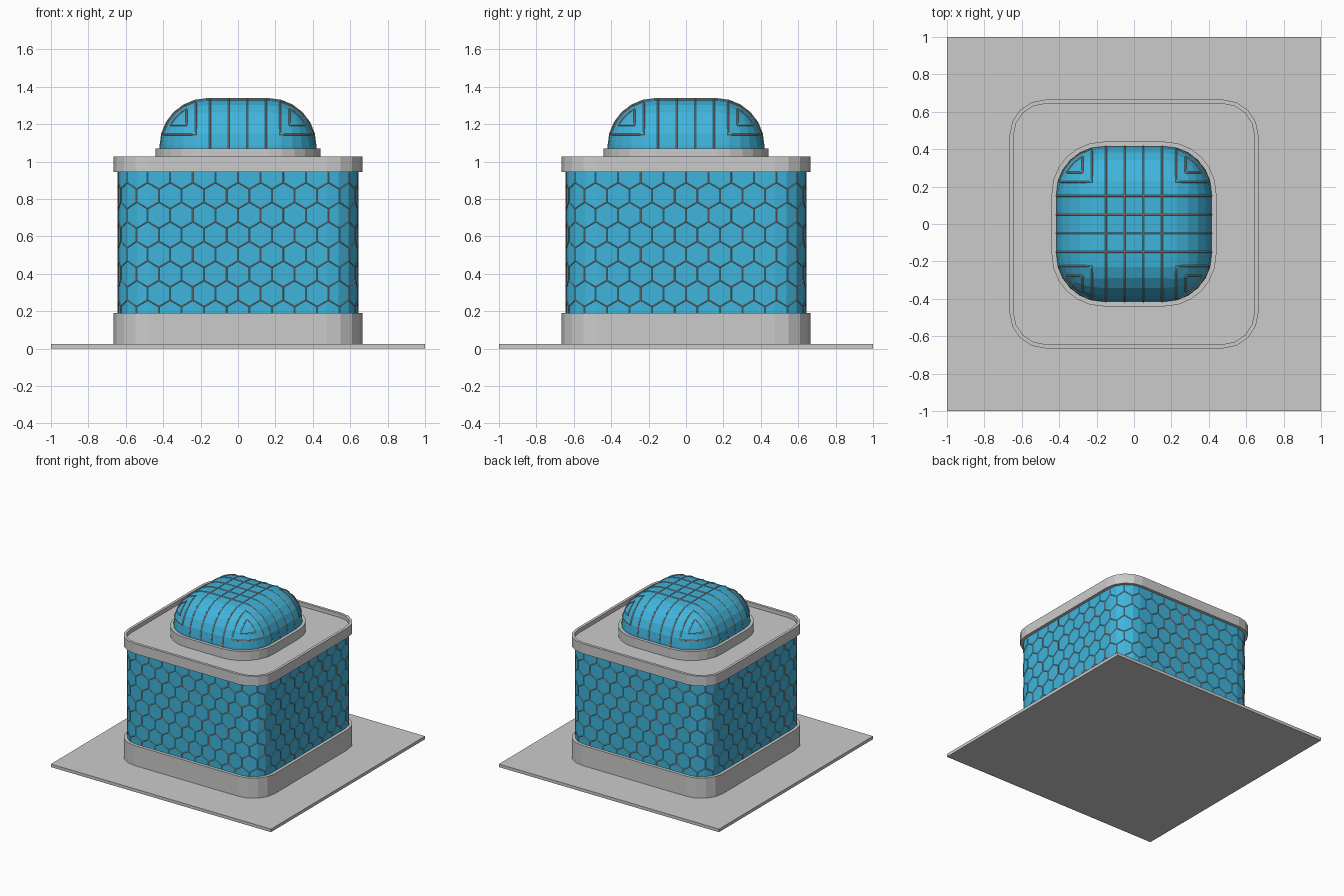
import bpy, bmesh, math
from mathutils import Vector

if "Cube" in bpy.data.objects:
    bpy.data.objects.remove(bpy.data.objects["Cube"])

CB, CD = 0.475, 0.165      # corner centres of body and dome


def outline(c, r, seg):
    """Rounded square: corner centres at +-c, corner radius r."""
    pts = []
    for q in range(4):
        cx, cy = [(c, c), (-c, c), (-c, -c), (c, -c)][q]
        for i in range(seg + 1):
            a = math.pi / 2 * (q + i / seg)
            pts.append(Vector((cx + r * math.cos(a), cy + r * math.sin(a), 0)))
    return pts


def finish(name, bm, color=None):
    me = bpy.data.meshes.new(name)
    bm.to_mesh(me)
    bm.free()
    ob = bpy.data.objects.new(name, me)
    bpy.context.collection.objects.link(ob)
    if color:
        me.materials.append(color)
    return ob


def material(name, rgb):
    m = bpy.data.materials.new(name)
    m.diffuse_color = (*rgb, 1)
    m.use_nodes = True
    m.node_tree.nodes["Principled BSDF"].inputs["Base Color"].default_value = m.diffuse_color
    return m


def prism(name, c, r, z0, z1, seg=4, color=None, inner=None):
    """Rounded-square block, or a hollow rim when an inner radius is given."""
    bm = bmesh.new()

    def loop(rad, z):
        return [bm.verts.new((p.x, p.y, z)) for p in outline(c, rad, seg)]

    def bridge(a, b):
        for i in range(len(a)):
            j = (i + 1) % len(a)
            bm.faces.new((a[i], a[j], b[j], b[i]))

    lo, hi = loop(r, z0), loop(r, z1)
    bridge(lo, hi)
    if inner:
        ilo, ihi = loop(inner, z0), loop(inner, z1)
        bridge(hi, ihi)
        bridge(ihi, ilo)
        bridge(ilo, lo)
    else:
        bm.faces.new(hi)
        bm.faces.new(lo[::-1])
    return finish(name, bm, color)


blue = material("blue_glass", (0.05, 0.46, 0.72))
tan = material("frame_lines", (0.50, 0.46, 0.42))

# Ground slab
bm = bmesh.new()
bmesh.ops.create_cube(bm, size=1)
bmesh.ops.scale(bm, vec=(2, 2, 0.025), verts=bm.verts)
bmesh.ops.translate(bm, vec=(0, 0, 0.0125), verts=bm.verts)
finish("ground_slab", bm)

# Plinth, walls, roof with raised rim, dome curb
prism("plinth", CB, 0.19, 0.025, 0.19)
prism("glass_walls", CB, 0.165, 0.18, 0.96, color=blue)
prism("roof_deck", CB, 0.172, 0.945, 0.995)
prism("roof_rim", CB, 0.19, 0.945, 1.027, inner=0.168)
prism("dome_curb", CD, 0.275, 0.99, 1.07, seg=6)

# Hexagonal wall frame: a hex grid wrapped around the wall outline
path = outline(CB, 0.166, 4)
path.append(path[0])
lengths = [(path[i + 1] - path[i]).length for i in range(len(path) - 1)]
total = sum(lengths)


def wrap(s, z):
    s = (s - CB) % total           # s = 0 at the middle of a side
    for i, l in enumerate(lengths):
        if s <= l:
            p = path[i].lerp(path[i + 1], s / l)
            return (p.x, p.y, z)
        s -= l
    return (path[0].x, path[0].y, z)


N = 40
w = total / N
side = w / math.sqrt(3)
bm = bmesh.new()
for row in range(8):
    zc = 0.19 + row * side * 1.5
    for k in range(N):
        s = (k + 0.5 * (row % 2)) * w
        corners = [(0, 1), (-0.5, 0.5), (-0.5, -0.5), (0, -1), (0.5, -0.5), (0.5, 0.5)]
        bm.faces.new([bm.verts.new(wrap(s + a * w, zc + b * side)) for a, b in corners][::-1])
bmesh.ops.remove_doubles(bm, verts=bm.verts, dist=0.002)
frame = finish("hex_wall_frame", bm, tan)
mod = frame.modifiers.new("wire", 'WIREFRAME')
mod.thickness = 0.006

# Dome: bevelled cube cut at the curb
R, ZC = 0.25, 1.085
H = CD + R
bm = bmesh.new()
bmesh.ops.create_cube(bm, size=2 * H)
bmesh.ops.translate(bm, vec=(0, 0, ZC + R - H), verts=bm.verts)
bmesh.ops.bevel(bm, geom=bm.edges[:], offset=R, offset_type='OFFSET', segments=6,
                profile=0.5, affect='EDGES')
bmesh.ops.bisect_plane(bm, geom=bm.verts[:] + bm.edges[:] + bm.faces[:], dist=1e-5,
                       plane_co=(0, 0, 1.04), plane_no=(0, 0, -1), clear_outer=True)
bmesh.ops.holes_fill(bm, edges=[e for e in bm.edges if e.is_boundary])
finish("glass_dome", bm, blue)

# Dome glazing bars: straight ribs plus nested triangles on each corner
bars = bpy.data.curves.new("dome_bars", 'CURVE')
bars.dimensions = '3D'
bars.bevel_depth = 0.0045
bars.bevel_resolution = 0
bars.materials.append(tan)


def line(pts, cyclic=False):
    sp = bars.splines.new('POLY')
    sp.points.add(len(pts) - 1)
    for p, co in zip(sp.points, pts):
        p.co = (*co, 1)
    sp.use_cyclic_u = cyclic


arc = [(CD + R * math.cos(math.pi * i / 12), ZC + R * math.sin(math.pi * i / 12)) for i in range(7)]
arch = [(H, 1.06)] + arc
arch += [(-u, z) for u, z in arch[::-1]]
for t in (-0.15, -0.05, 0.05, 0.15):
    line([(t, u, z) for u, z in arch])
    line([(u, t, z) for u, z in arch])

for c in (0.06, 0.11):
    rr = math.sqrt(R * R - c * c)
    a0 = math.asin(c / rr)
    tri = []
    for axis in range(3):
        for i in range(8):
            a = a0 + (math.pi / 2 - 2 * a0) * i / 8
            v = [0, 0, 0]
            v[axis] = c
            v[(axis + 1) % 3] = rr * math.cos(a)
            v[(axis + 2) % 3] = rr * math.sin(a)
            tri.append(v)
    # order the points around the corner diagonal
    n = Vector((1, 1, 1)).normalized()
    e1 = Vector((1, -1, 0)).normalized()
    e2 = n.cross(e1)
    ends = []
    for p in tri + [(c, c, math.sqrt(R * R - 2 * c * c))]:
        p = Vector(p)
        ends.append((math.atan2(p.dot(e2), p.dot(e1)), p))
    ring = [p for _, p in sorted(ends[:-1], key=lambda q: q[0])]
    for sx in (1, -1):
        for sy in (1, -1):
            line([(sx * (CD + p.x), sy * (CD + p.y), ZC + p.z) for p in ring], True)

dome_bars = bpy.data.objects.new("dome_bars", bars)
bpy.context.collection.objects.link(dome_bars)
